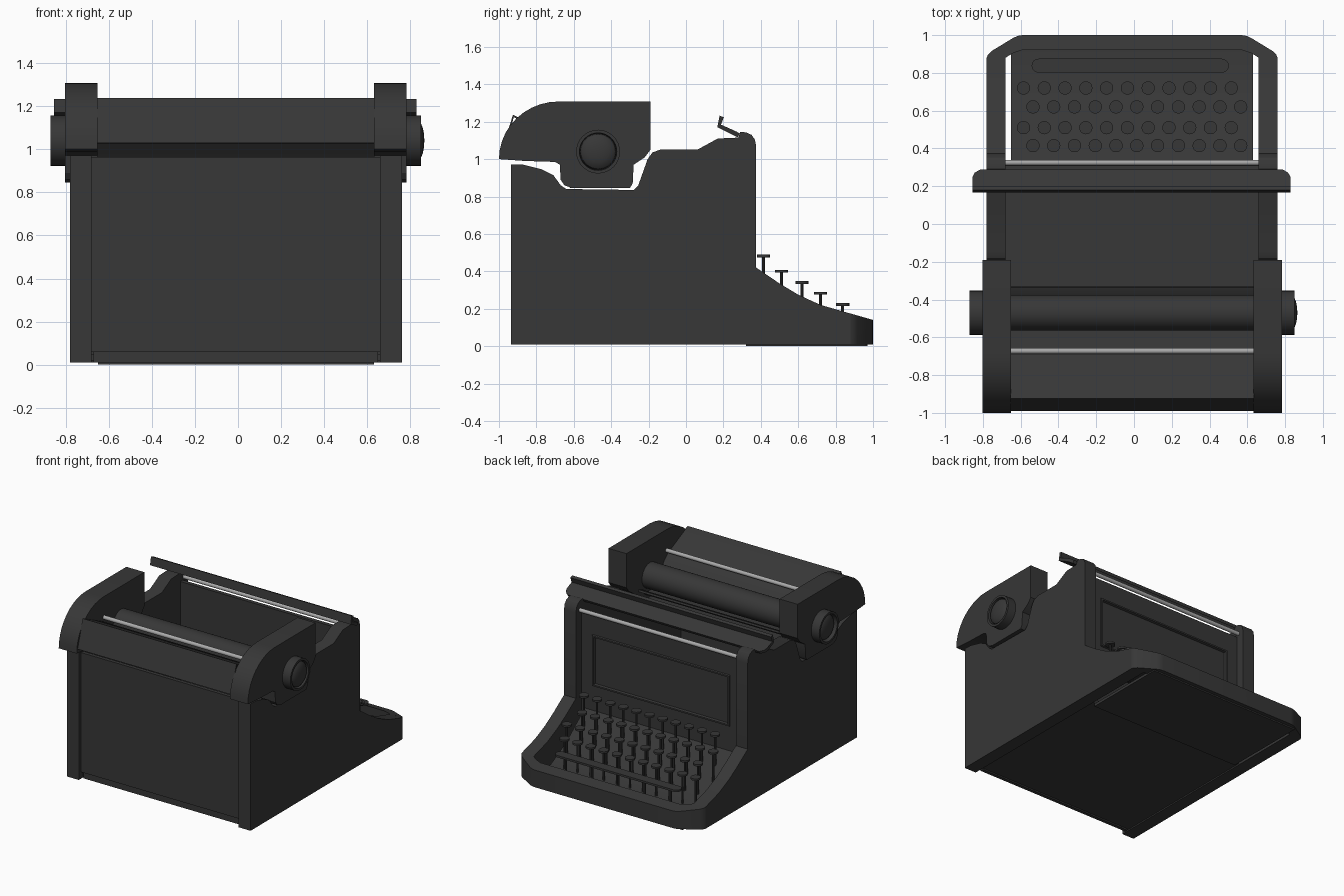
import bpy, bmesh, math
from mathutils import Matrix, Vector

if "Cube" in bpy.data.objects:
    bpy.data.objects.remove(bpy.data.objects["Cube"])

CX = -0.01  # centre line of the body


def material(name, v):
    m = bpy.data.materials.new(name)
    m.diffuse_color = (v, v, v, 1)
    m.use_nodes = True
    m.node_tree.nodes["Principled BSDF"].inputs["Base Color"].default_value = m.diffuse_color
    return m


DARK = material("dark_enamel", 0.038)
METAL = material("bright_metal", 0.4)


def finish(name, bm, mat=DARK):
    bmesh.ops.recalc_face_normals(bm, faces=bm.faces[:])
    me = bpy.data.meshes.new(name)
    bm.to_mesh(me)
    bm.free()
    me.materials.append(mat)
    ob = bpy.data.objects.new(name, me)
    bpy.context.collection.objects.link(ob)
    return ob


def prism(name, pts, a, b, axis='X', mat=DARK):
    """Extrude a (y,z) outline along X, or an (x,y) outline along Z."""
    bm = bmesh.new()
    place = (lambda p, t: (t, p[0], p[1])) if axis == 'X' else (lambda p, t: (p[0], p[1], t))
    face = bm.faces.new([bm.verts.new(place(p, a)) for p in pts])
    ext = bmesh.ops.extrude_face_region(bm, geom=[face])
    step = Vector((b - a, 0, 0)) if axis == 'X' else Vector((0, 0, b - a))
    bmesh.ops.translate(bm, vec=step, verts=[v for v in ext['geom'] if isinstance(v, bmesh.types.BMVert)])
    return finish(name, bm, mat)


def strip(name, pts, thick, a, b):
    """Bent sheet: a (y,z) line given thickness and extruded along X."""
    ps = [Vector(p) for p in pts]
    low = []
    for i, p in enumerate(ps):
        d = (ps[min(i + 1, len(ps) - 1)] - ps[max(i - 1, 0)]).normalized()
        low.append((p.x + d.y * thick, p.y - d.x * thick))
    return prism(name, [tuple(p) for p in ps] + low[::-1], a, b)


def box(name, x0, x1, y0, y1, z0, z1):
    return prism(name, [(y0, z0), (y1, z0), (y1, z1), (y0, z1)], x0, x1)


def add_cyl(bm, r, c, depth, axis='X', seg=32):
    rot = Matrix.Rotation(math.pi / 2, 4, 'Y') if axis == 'X' else Matrix()
    bmesh.ops.create_cone(bm, cap_ends=True, segments=seg, radius1=r, radius2=r,
                          depth=depth, matrix=Matrix.Translation(c) @ rot)


def rod(name, r, y, z, x0, x1, mat=DARK):
    bm = bmesh.new()
    add_cyl(bm, r, ((x0 + x1) / 2, y, z), x1 - x0)
    return finish(name, bm, mat)


side_profile = [(-.935, .01), (-.935, .972), (-.87, .97), (-.77, .945), (-.71, .915), (-.67, .86), (-.64, .84),
                (-.28, .835), (-.255, .86), (-.205, 1.0), (-.18, 1.035), (-.14, 1.05), (.06, 1.05),
                (.17, 1.11), (.28, 1.115), (.29, 1.145), (.32, 1.143), (.35, 1.13), (.368, 1.105), (.375, 1.07),
                (.375, .42), (.5, .335), (.6, .275), (.72, .22), (.88, .174), (.88, .01)]
arc = [(-.68 - .32 * math.sin(t), 1.0 + .308 * math.cos(t)) for t in [i * math.pi / 20 for i in range(11)]]
cap_profile = arc + [(-.86, .99), (-.70, .985), (-.675, .97), (-.67, .89), (-.65, .86), (-.61, .845),
                     (-.30, .845), (-.285, .87), (-.28, .97), (-.22, 1.01), (-.19, 1.05), (-.19, 1.308)]

# side walls, carriage end housings and platen knobs
for s, tag, dome in ((-1, "left", .827), (1, "right", .841)):
    prism(f"side_wall_{tag}", side_profile, CX + s * .67, CX + s * .77)
    prism(f"carriage_end_{tag}", cap_profile, CX + s * .642, CX + s * .793)
    # knob: turned ring with a dome sitting in it
    bm = bmesh.new()
    prof = [(.78, .117), (.86, .117), (.86, .1), (.82, .097), (dome, .094)]
    prof += [(dome + .034 * math.sin(a), .094 * math.cos(a)) for a in (.3, .6, .9, 1.2, 1.57)]
    vs = [bm.verts.new((CX + s * x, -.47, 1.04 + r)) for x, r in prof]
    es = [bm.edges.new(p) for p in zip(vs, vs[1:])]
    bmesh.ops.spin(bm, geom=vs + es, cent=(0, -.47, 1.04), axis=(1, 0, 0), angle=2 * math.pi,
                   steps=32, use_merge=True)
    bmesh.ops.remove_doubles(bm, verts=bm.verts[:], dist=.0005)
    finish(f"platen_knob_{tag}", bm)

# U-shaped rim round the front of the keyboard, top sloping down
outer = [(.77, .88), (.763, .897), (.745, .915), (.63, .985), (.605, .996), (.58, 1.0)]
inner = [(.67, .88), (.655, .89), (.63, .905), (.585, .92)]
loop = [(CX + x, y) for x, y in outer] + [(CX - x, y) for x, y in outer[::-1]]
loop += [(CX - x, y) for x, y in inner] + [(CX + x, y) for x, y in inner[::-1]]
rim = prism("keyboard_rim", loop, .01, .14, 'Z')
for v in rim.data.vertices:
    if v.co.z > .1:
        v.co.z = .14 + (1 - v.co.y) * .286

# body shell
L, R = CX - .67, CX + .67
box("back_panel", L, R, -.908, -.88, .06, .965)
box("back_sill", L + .01, R - .01, -.895, -.87, .01, .06)
box("floor_plate", L, R, -.885, .33, .02, .05)
box("keyboard_base", CX - .64, CX + .64, .32, .97, 0, .02)
strip("keyboard_deck", [(.31, .33), (.415, .25), (.51, .175), (.62, .11), (.72, .06), (.93, .045)],
      .012, CX - .64, CX + .64)

# front panel with moulded frame and sunken field
bm = bmesh.new()
bmesh.ops.create_cube(bm, size=1, matrix=Matrix.Translation((CX, .295, .54)) @ Matrix.Diagonal((1.34, .03, 1.02, 1)))
bm.faces.ensure_lookup_table()
front = max(bm.faces, key=lambda f: f.calc_center_median().y)
bmesh.ops.inset_region(bm, faces=[front], thickness=.13)
for v in front.verts:
    v.co.z = .905 if v.co.z > .6 else .515
for thick, depth in ((.006, .01), (.016, 0), (.006, -.018)):
    bmesh.ops.inset_region(bm, faces=[front], thickness=thick, depth=depth)
finish("front_panel", bm)
rod("front_rod", .015, .325, 1.07, L, R, METAL)

# scale bar across the top front, with rounded ends and upturned lip
bar = strip("scale_bar", [(.202, 1.224), (.187, 1.184), (.25, 1.156), (.272, 1.146), (.288, 1.137)][::-1],
            -.024, -.855, .828)
for v in bar.data.vertices:
    if v.co.y > .258:
        v.co.x -= math.copysign(.012 if v.co.y < .276 else .04, v.co.x)

# carriage: platen roller, paper table with trough, paper rod, bottom rail
A, B = CX - .645, CX + .645
rod("platen", .095, -.47, 1.04, A, B)
strip("paper_table", [(-.99, 1.03), (-.925, 1.237), (-.69, 1.125), (-.64, 1.08), (-.56, .97), (-.52, .925),
                      (-.42, .925), (-.375, .965), (-.335, .98)], .014, A, B)
rod("paper_rod", .015, -.672, 1.15, A, B, METAL)
box("carriage_rail", A, B, -.62, -.33, .845, .875)

# keys: four staggered rows of round tops on stems
bm = bmesh.new()
for y, z, x0, deck in ((.72, .283, -.585, .05), (.62, .34, -.535, .1), (.51, .40, -.585, .165), (.415, .482, -.535, .24)):
    for i in range(11):
        x = x0 + .11 * i
        add_cyl(bm, .035, (x, y, z), .014, 'Z', 20)
        add_cyl(bm, .008, (x, y, (z + deck) / 2), z - deck, 'Z', 8)
finish("keys", bm)

# space bar
pts = []
for cx, a0 in ((.465, -90), (-.505, 90)):
    pts += [(cx + .037 * math.cos(math.radians(a0 + 22.5 * k)), .838 + .037 * math.sin(math.radians(a0 + 22.5 * k)))
            for k in range(9)]
prism("space_bar", pts, .215, .23, 'Z')
bm = bmesh.new()
for i in range(5):
    add_cyl(bm, .008, (-.46 + .22 * i, .838, .13), .18, 'Z', 8)
finish("space_bar_stems", bm)

# smooth shading with sharp edges kept
bpy.ops.object.select_all(action='DESELECT')
for ob in bpy.context.collection.objects:
    ob.select_set(True)
    bpy.context.view_layer.objects.active = ob
bpy.ops.object.shade_smooth_by_angle(angle=math.radians(30))
